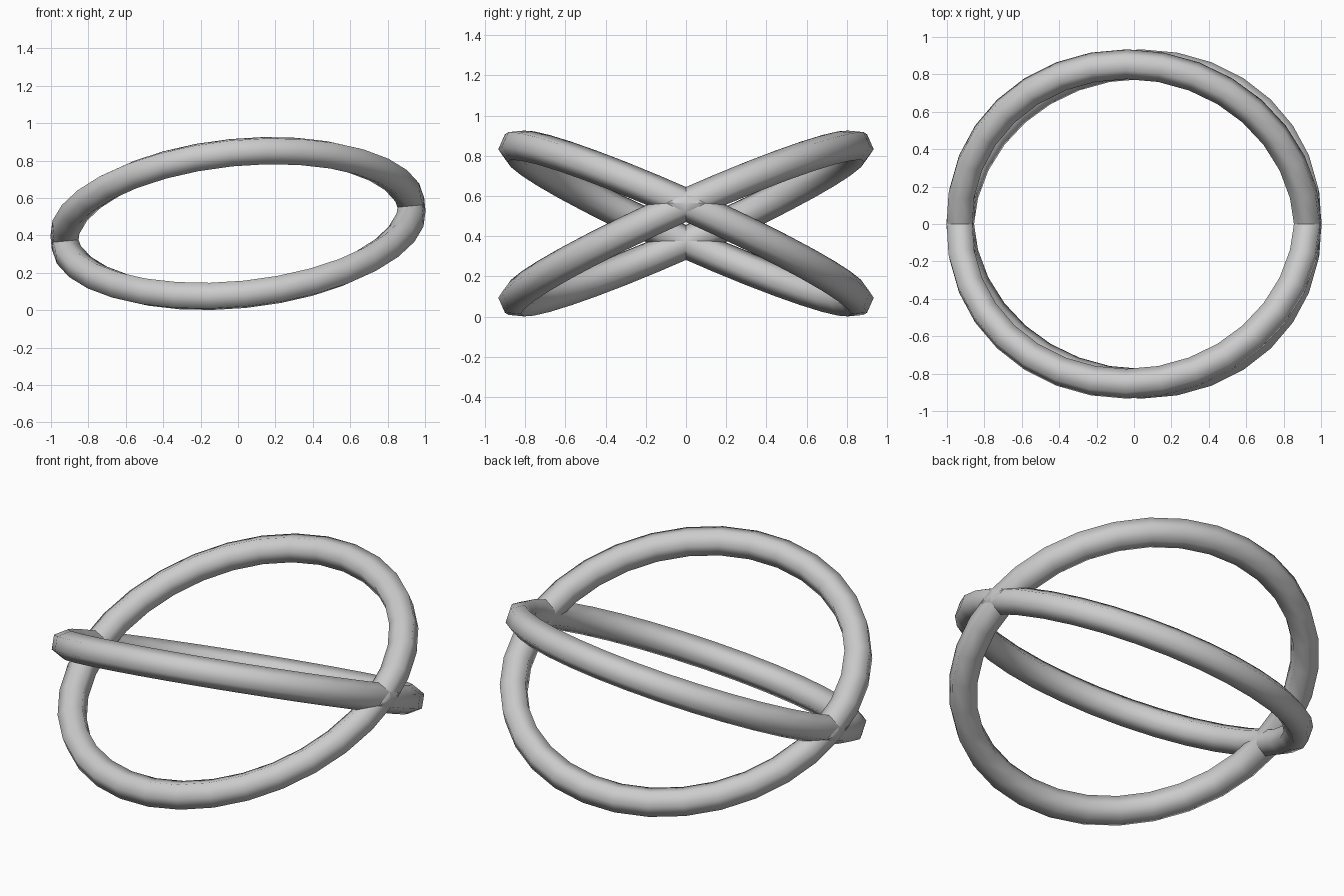
import bpy, bmesh, math
from mathutils import Matrix, Vector

if "Cube" in bpy.data.objects:
    bpy.data.objects.remove(bpy.data.objects["Cube"])

RING_RADIUS = 0.935
TUBE_RADIUS = 0.08
RING_STEPS, TUBE_SIDES = 32, 6
AXIS_TILT = math.radians(5.8)    # lean of the shared axis
RING_TILT = math.radians(24)     # swing of each ring about that axis
CENTRE = Vector((0, 0, 0.4635))

grey = bpy.data.materials.new("light_grey")
grey.diffuse_color = (0.6, 0.6, 0.6, 1)
grey.use_nodes = True
grey.node_tree.nodes["Principled BSDF"].inputs["Base Color"].default_value = grey.diffuse_color


def make_ring(name, swing):
    """Hexagonal tube bent into a circle, flat side facing outwards."""
    bm = bmesh.new()
    loops = []
    for i in range(RING_STEPS):
        u = math.tau * i / RING_STEPS
        loop = []
        for j in range(TUBE_SIDES):
            v = math.tau * (j + 0.5) / TUBE_SIDES
            r = RING_RADIUS + TUBE_RADIUS * math.cos(v)
            loop.append(bm.verts.new((r * math.cos(u), r * math.sin(u),
                                      TUBE_RADIUS * math.sin(v))))
        loops.append(loop)
    for i in range(RING_STEPS):
        a, b = loops[i], loops[(i + 1) % RING_STEPS]
        for j in range(TUBE_SIDES):
            k = (j + 1) % TUBE_SIDES
            bm.faces.new((a[j], b[j], b[k], a[k])).smooth = True
    # swing about the long axis, then lean that axis
    bm.transform(Matrix.Translation(CENTRE)
                 @ Matrix.Rotation(-AXIS_TILT, 4, 'Y')
                 @ Matrix.Rotation(swing, 4, 'X'))
    mesh = bpy.data.meshes.new(name)
    bm.to_mesh(mesh)
    bm.free()
    mesh.materials.append(grey)
    obj = bpy.data.objects.new(name, mesh)
    bpy.context.collection.objects.link(obj)


# Two crossing rings
make_ring("ring_rising_to_back", RING_TILT)
make_ring("ring_rising_to_front", -RING_TILT)
